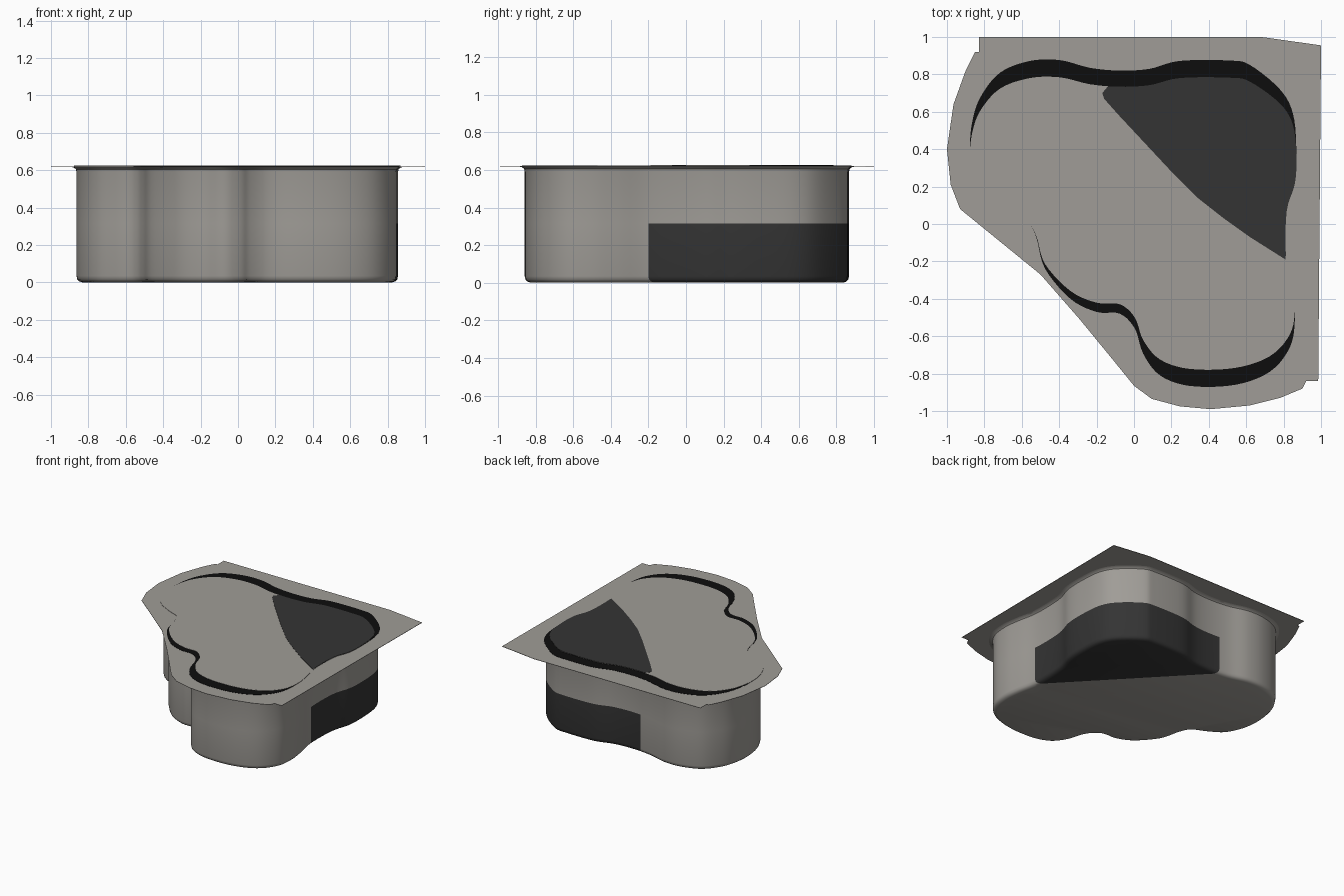
import bpy, bmesh
from mathutils import Vector

if "Cube" in bpy.data.objects:
    bpy.data.objects.remove(bpy.data.objects["Cube"])

def material(name, rgb):
    m = bpy.data.materials.new(name)
    m.diffuse_color = (*rgb, 1)
    m.use_nodes = True
    m.node_tree.nodes["Principled BSDF"].inputs["Base Color"].default_value = m.diffuse_color
    return m

STONE = material("warm grey shell", (0.35, 0.335, 0.31))
DARK = material("charcoal", (0.034, 0.034, 0.034))
BLACK = material("black", (0.004, 0.004, 0.004))

# Pool outline and surrounding deck outline, clockwise from the left
POOL = [(-.865, .545), (-.82, .68), (-.715, .81), (-.555, .872), (-.395, .876), (-.235, .835),
        (-.075, .82), (.085, .83), (.245, .872), (.51, .874), (.62, .85), (.78, .72),
        (.85, .59), (.868, .4), (.86, .24), (.817, .08), (.812, -.18), (.845, -.36),
        (.86, -.51), (.833, -.66), (.726, -.79), (.54, -.86), (.3, -.866), (.14, -.81),
        (.05, -.695), (.005, -.56), (-.075, -.48), (-.2, -.47), (-.34, -.40), (-.475, -.24),
        (-.52, -.08), (-.56, .0), (-.66, .05), (-.78, .13), (-.85, .26), (-.876, .4)]
DECK = [(-.83, 1), (.68, 1), (1, .955), (.985, -.84), (.92, -.84), (.9, -.88), (.78, -.93),
        (.62, -.97), (.41, -.99), (.245, -.975), (.095, -.935), (0, -.865), (-.13, -.705),
        (-.29, -.51), (-.5, -.27), (-.715, -.095), (-.93, .08), (-.98, .21), (-1, .4),
        (-.965, .64), (-.9, .82), (-.85, .92), (-.83, .92)]

def smooth_loop(pts, steps=5):
    """Closed Catmull-Rom curve through the points."""
    p = [Vector(q) for q in pts]
    out = []
    for i in range(len(p)):
        a, b, c, d = (p[(i + k) % len(p)] for k in (-1, 0, 1, 2))
        for s in range(steps):
            t = s / steps
            out.append(.5 * (2*b + (c - a)*t + (2*a - 5*b + 4*c - d)*t*t
                             + (3*b - a - 3*c + d)*t**3))
    return out

def inset(loop, dist):
    """Move each point of a clockwise loop inwards."""
    out = []
    for i, p in enumerate(loop):
        t = (loop[(i + 1) % len(loop)] - loop[i - 1]).normalized()
        out.append(p + Vector((t.y, -t.x)) * dist)
    return out

def finish(bm, name, mats, angle=0.6):
    me = bpy.data.meshes.new(name)
    bmesh.ops.recalc_face_normals(bm, faces=bm.faces)
    bm.to_mesh(me)
    bm.free()
    ob = bpy.data.objects.new(name, me)
    bpy.context.collection.objects.link(ob)
    for m in mats:
        me.materials.append(m)
    bpy.ops.object.select_all(action='DESELECT')
    ob.select_set(True)
    bpy.context.view_layer.objects.active = ob
    bpy.ops.object.shade_smooth_by_angle(angle=angle)
    return ob

def stack(levels):
    """Solid from matching loops at rising heights."""
    bm = bmesh.new()
    rings = [[bm.verts.new((p.x, p.y, z)) for p in loop] for loop, z in levels]
    for lo, hi in zip(rings, rings[1:]):
        n = len(lo)
        for i in range(n):
            j = (i + 1) % n
            bm.faces.new((lo[i], lo[j], hi[j], hi[i]))
    bm.faces.new(rings[0])
    bm.faces.new(rings[-1])
    return bm

def plate(name, loop, z0, z1, mat):
    finish(stack([(loop, z0), (loop, z1)]), name, [mat])

pool = smooth_loop(POOL)

# Basin shell: rounded foot, straight wall, flared lip
profile = [(.045, 0), (.028, .006), (.017, .017), (.013, .035), (.013, .59),
           (.010, .605), (0, .614), (-.02, .619)]
bm = stack([(inset(pool, d), z) for d, z in profile])
# Dark corner step: cut lines at its height and diagonal, then colour inside
line_no, line_co = Vector((.93, .88, 0)), Vector((.81, -.21, 0))
for co, no in (((0, 0, .315), (0, 0, 1)), (line_co, line_no)):
    bmesh.ops.bisect_plane(bm, geom=bm.verts[:] + bm.edges[:] + bm.faces[:],
                           plane_co=co, plane_no=no)
for f in bm.faces:
    c = f.calc_center_median()
    if c.z < .315 and (c - line_co).dot(line_no) > 0:
        f.material_index = 1
finish(bm, "basin_shell", [STONE, DARK])

# Deck flange around the top
plate("deck_flange", [Vector(p) for p in DECK], .618, .621, STONE)

# Black gap showing round the slightly narrower cover sheet
plate("rim_gap", pool, .620, .6225, BLACK)
sheet = [Vector((p.x, p.y * .895)) for p in pool]
plate("cover_sheet", sheet, .621, .624, STONE)

# Dark corner of the sheet, closed by a sagging diagonal edge
corner = [p for p in sheet if (p - Vector((.81, -.19))).dot(Vector((.93, .98))) > 0]
edge = [(.81, -.19), (.62, -.07), (.48, .03), (.34, .14), (.2, .28), (.06, .43),
        (-.08, .58), (-.16, .67), (-.17, .7)]
plate("corner_sheet", corner + [Vector(p) for p in edge], .622, .6255, DARK)
